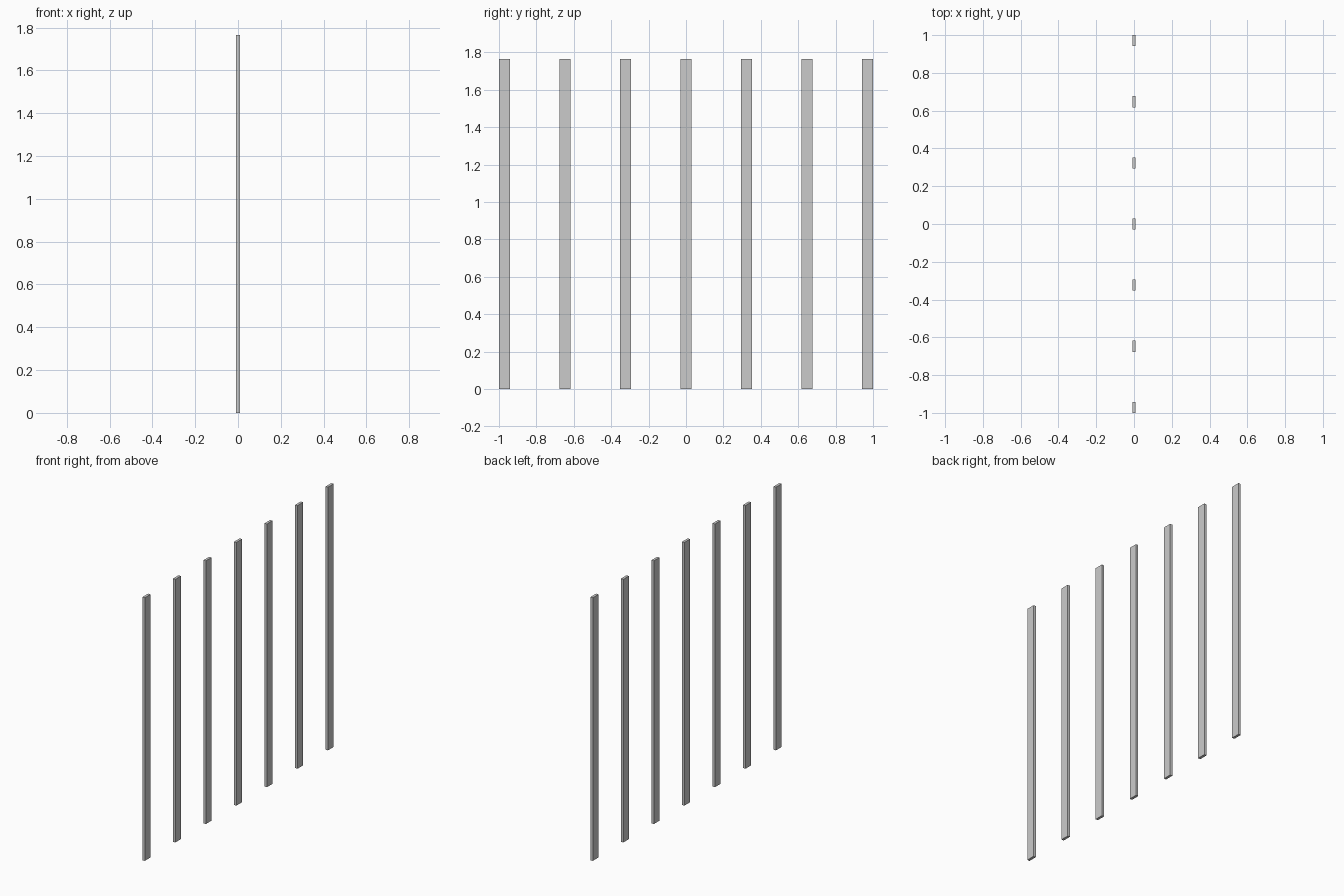
import bpy

if "Cube" in bpy.data.objects:
    bpy.data.objects.remove(bpy.data.objects["Cube"])

COUNT, WIDTH, THICK, HEIGHT = 7, 0.0588, 0.0176, 1.765
PITCH = (2.0 - WIDTH) / (COUNT - 1)

# Row of evenly spaced upright flat slats along y
for i in range(COUNT):
    y = (i - (COUNT - 1) / 2) * PITCH
    bpy.ops.mesh.primitive_cube_add(size=1, location=(0, y, HEIGHT / 2))
    slat = bpy.context.object
    slat.name = f"upright_slat_{i + 1}"
    slat.scale = (THICK, WIDTH, HEIGHT)
    bpy.ops.object.transform_apply(location=False, rotation=False, scale=True)
